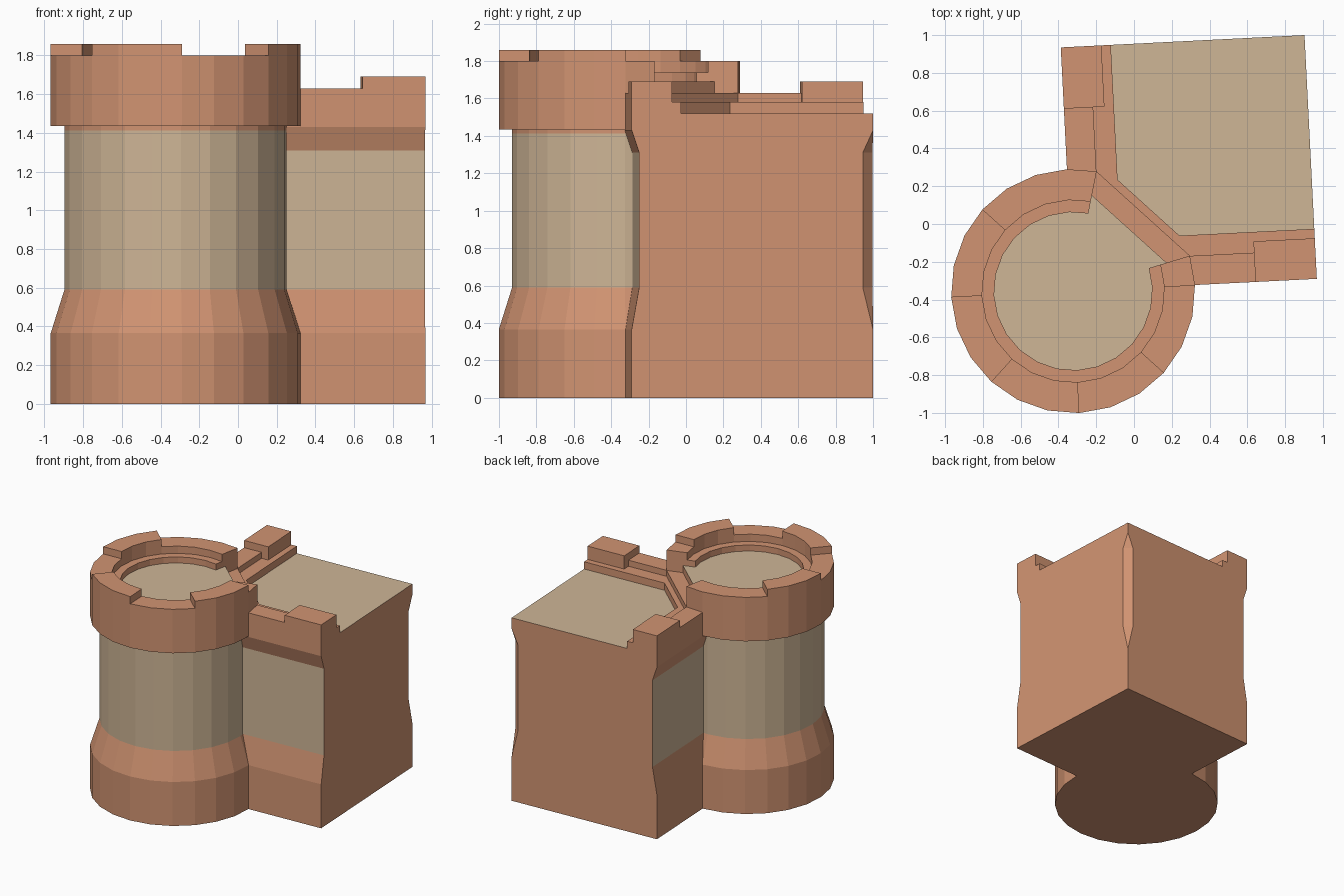
import bpy, bmesh, math

if "Cube" in bpy.data.objects:
    bpy.data.objects.remove(bpy.data.objects["Cube"])

# Everything is modelled in a frame whose origin is the tower axis, then turned slightly
TURN = math.atan(0.0505)
CENTRE = (-0.3225, -0.3555, 0)
L = 1.292          # wall block side
R = 0.646          # tower base and crown radius


def material(name, rgb):
    m = bpy.data.materials.new(name)
    m.diffuse_color = (*rgb, 1)
    m.use_nodes = True
    m.node_tree.nodes["Principled BSDF"].inputs["Base Color"].default_value = m.diffuse_color
    return m


BRICK = material("brick brown", (0.64, 0.295, 0.168))
SAND = material("sand plaster", (0.62, 0.465, 0.305))


def loft(name, levels, rule=None):
    """Stack outlines [(z, points)] into a closed solid; rule(face) -> True gives sand."""
    bm = bmesh.new()
    rings = [[bm.verts.new((x, y, z)) for x, y in pts] for z, pts in levels]
    n = len(rings[0])
    bm.faces.new(rings[0][::-1])
    bm.faces.new(rings[-1])
    for a, b in zip(rings, rings[1:]):
        for i in range(n):
            j = (i + 1) % n
            bm.faces.new((a[i], a[j], b[j], b[i]))
    bmesh.ops.remove_doubles(bm, verts=bm.verts, dist=1e-4)
    bmesh.ops.recalc_face_normals(bm, faces=bm.faces)
    bm.normal_update()
    if rule:
        for f in bm.faces:
            f.material_index = int(rule(f))
    me = bpy.data.meshes.new(name)
    bm.to_mesh(me)
    bm.free()
    me.materials.append(BRICK)
    me.materials.append(SAND)
    ob = bpy.data.objects.new(name, me)
    ob.location = CENTRE
    ob.rotation_euler.z = TURN
    bpy.context.collection.objects.link(ob)
    return ob


def prism(name, pts, z0, z1, rule=None):
    return loft(name, [(z0, pts), (z1, pts)], rule)


def arc(r, angles):
    return [(r * math.cos(math.radians(a)), r * math.sin(math.radians(a))) for a in angles]


def ring(name, r0, r1, angles, z0, z1):
    return prism(name, arc(r1, angles) + arc(r0, angles[::-1]), z0, z1)


def swap(pts):
    return [(y, x) for x, y in pts[::-1]]


def rect(x0, x1, y0, y1):
    return [(x0, y0), (x1, y0), (x1, y1), (x0, y1)]


def top(f):
    return f.normal.z > 0.9


# Tower shaft with flared base
FULL = list(range(0, 360, 15))
loft("tower_shaft",
     [(z, arc(r, FULL)) for z, r in
      ((0, R), (0.365, R), (0.59, 0.575), (1.412, 0.575), (1.45, 0.575))],
     lambda f: 0.6 < f.calc_center_median().z < 1.412)

# Tower crown, open towards the wall walk between 14 and 76 degrees
OPEN = [76] + list(range(90, 361, 15)) + [374]
prism("crown_base", arc(R, OPEN), 1.435, 1.63)
prism("tower_floor", arc(0.517, OPEN), 1.63, 1.69, top)
ring("crown_rim", 0.483, R, OPEN, 1.63, 1.80)
ring("crown_inner_step", 0.419, 0.483, OPEN, 1.69, 1.74)
for i, a in enumerate((135, 225, 315)):
    ring(f"tower_merlon_{i}", 0.483, R, [a, a + 15, a + 30, a + 45], 1.80, 1.86)


# Wall block: recessed outer walls and a chamfered far corner at mid height
def block(i, c):
    return [(i, i), (L, i), (L, L - c), (L - c, L), (i, L)]


loft("wall_block",
     [(0, block(0, 0)), (0.365, block(0, 0)), (0.59, block(0.04, 0.055)),
      (1.31, block(0.04, 0.055)), (1.43, block(0, 0)), (1.52, block(0, 0))],
     lambda f: top(f) or (0.6 < f.calc_center_median().z < 1.3
                          and min(f.normal.x, f.normal.y) < -0.9))

# Step behind the parapets, cutting across the inner corner
prism("wall_walk_step",
      [(0, 0), (L, 0), (L, 0.265), (0.577, 0.265),
       (0.265, 0.577), (0.265, L), (0, L)], 1.52, 1.58)

# Parapet and merlon on both walls
low = rect(0.6, 0.967, 0, 0.155)
high = rect(0.967, L, 0, 0.215)
for side, turn in (("front", list), ("left", swap)):
    prism(f"{side}_parapet", turn(low), 1.58, 1.63)
    prism(f"{side}_merlon", turn(high), 1.58, 1.69)
